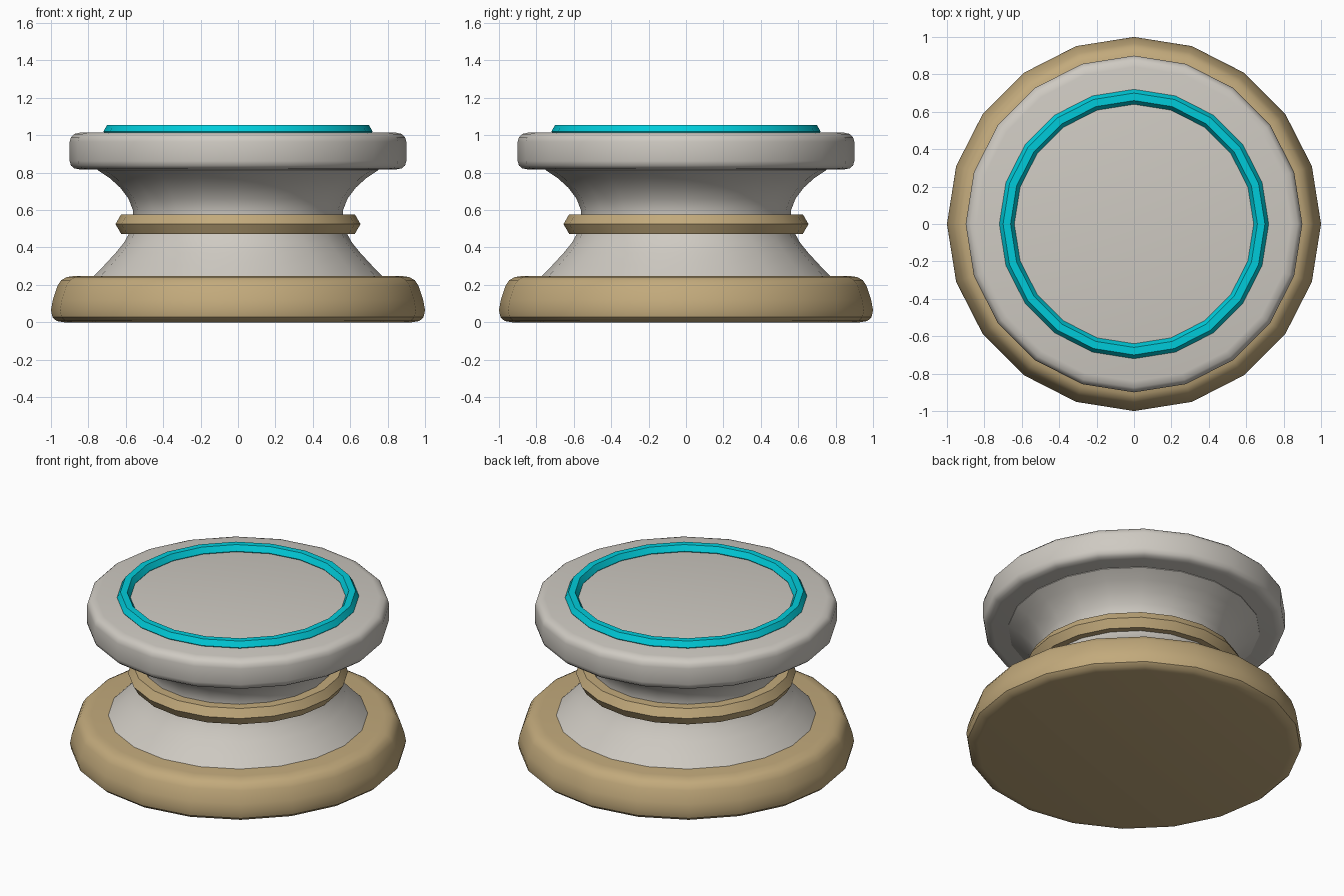
import bpy, bmesh, math

if "Cube" in bpy.data.objects:
    bpy.data.objects.remove(bpy.data.objects["Cube"])

SIDES = 20

def material(name, color):
    m = bpy.data.materials.new(name)
    m.diffuse_color = (*color, 1)
    m.use_nodes = True
    m.node_tree.nodes["Principled BSDF"].inputs["Base Color"].default_value = m.diffuse_color
    return m

stone = material("warm grey", (0.62, 0.59, 0.54))
gold = material("tan gold", (0.54, 0.40, 0.20))
teal = material("bright teal", (0.0, 0.60, 0.70))

def lathe(name, profile, mat, closed=False, angle=35):
    """Spin an (r, z) profile; open profiles are capped top and bottom."""
    bm = bmesh.new()
    rings = [[bm.verts.new((r * math.cos(2 * math.pi * i / SIDES),
                            r * math.sin(2 * math.pi * i / SIDES), z))
              for i in range(SIDES)] for r, z in profile]
    pairs = list(zip(rings, rings[1:]))
    if closed:
        pairs.append((rings[-1], rings[0]))
    else:
        bm.faces.new(rings[0][::-1])
        bm.faces.new(rings[-1])
    for a, b in pairs:
        for i in range(SIDES):
            j = (i + 1) % SIDES
            bm.faces.new((a[i], a[j], b[j], b[i]))
    bmesh.ops.recalc_face_normals(bm, faces=bm.faces)
    me = bpy.data.meshes.new(name)
    bm.to_mesh(me)
    bm.free()
    me.materials.append(mat)
    ob = bpy.data.objects.new(name, me)
    bpy.context.collection.objects.link(ob)
    bpy.ops.object.select_all(action='DESELECT')
    ob.select_set(True)
    bpy.context.view_layer.objects.active = ob
    bpy.ops.object.shade_smooth_by_angle(angle=math.radians(angle))
    return ob

def hex_ring(name, major, minor, z, mat):
    """Ring with a six-sided cross-section."""
    pts = [(major + minor * math.cos(k * math.pi / 3),
            z + minor * math.sin(k * math.pi / 3)) for k in range(6)]
    return lathe(name, pts, mat, closed=True)

# rounded foot
lathe("base", [(0.93, 0), (0.97, 0.007), (0.992, 0.027), (1.0, 0.065),
               (0.99, 0.12), (0.965, 0.195), (0.945, 0.225),
               (0.915, 0.242), (0.87, 0.248)], gold)
# waisted column
lathe("waist", [(0.78, 0.24), (0.715, 0.305), (0.655, 0.37), (0.61, 0.425),
                (0.58, 0.48), (0.562, 0.54), (0.562, 0.60), (0.585, 0.66),
                (0.63, 0.72), (0.685, 0.77), (0.75, 0.813), (0.75, 0.83)], stone)
# top disc
lathe("top_disc", [(0.845, 0.817), (0.875, 0.823), (0.893, 0.838), (0.9, 0.862),
                   (0.9, 0.965), (0.893, 0.99), (0.875, 1.007),
                   (0.84, 1.015)], stone)
# rings around the waist and on the top
hex_ring("waist_ring", 0.595, 0.06, 0.525, gold)
hex_ring("glow_ring", 0.68, 0.04, 1.02, teal)
